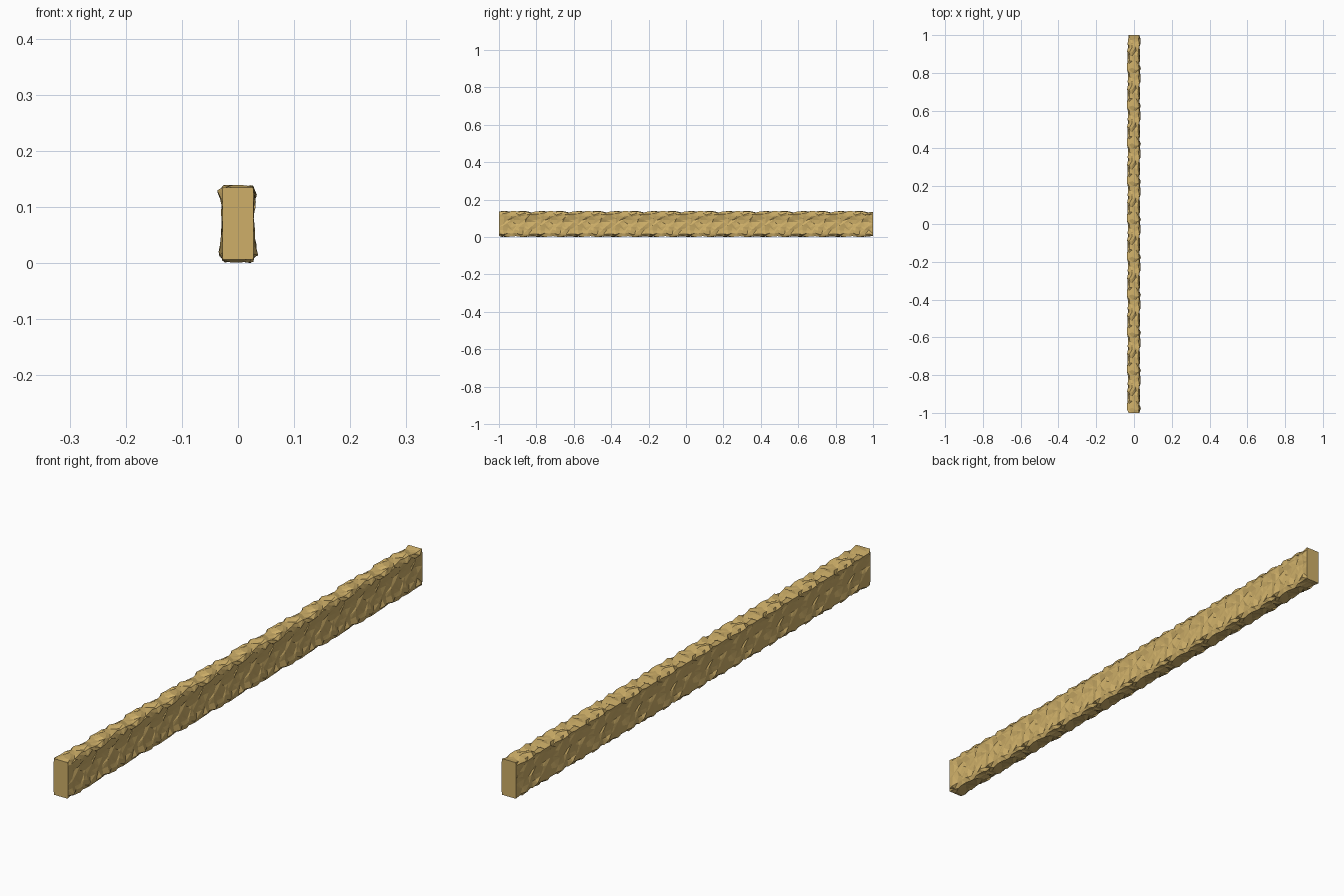
import bpy, bmesh, random

if "Cube" in bpy.data.objects:
    bpy.data.objects.remove(bpy.data.objects["Cube"])

random.seed(7)
PERIOD, REPEATS, STEPS = 0.2, 10, 9

# Half cross-section (x, z): flared top and bottom edges, narrower waist
half = [(0.012, 0.004), (0.027, 0.004), (0.035, 0.016), (0.031, 0.036),
        (0.029, 0.055), (0.028, 0.075), (0.029, 0.094), (0.032, 0.110),
        (0.036, 0.124), (0.027, 0.136), (0.010, 0.137)]
profile = half + [(-x, z) for x, z in reversed(half)]


def chipped_ring(step):
    """One cross-section with random hammer-dressed dents."""
    ring = []
    ridge = 1.0 if step % 2 else 0.9
    for x, z in profile:
        edge = z < 0.03 or z > 0.115
        dent = random.uniform(0.83, 1.06) if edge else random.uniform(0.82, 1.08)
        dz = random.uniform(-0.006, 0.006)
        if z < 0.01:
            dz = random.uniform(-0.004, 0.006)
        elif z > 0.13:
            dz = random.uniform(-0.007, 0.003)
        dy = random.uniform(-0.007, 0.007) if step else 0.0
        ring.append((x * dent * (0.5 + 0.5 * ridge), dy, z + dz))
    return ring


# One carved pattern, repeated along the beam
pattern = [chipped_ring(i) for i in range(STEPS)]
end_ring = [(max(-0.028, min(0.028, x)), 0, max(0.006, min(0.135, z)))
            for x, z in profile]

bm = bmesh.new()
total = REPEATS * STEPS
rings = []
for i in range(total + 1):
    src = end_ring if i in (0, total) else pattern[i % STEPS]
    y0 = -1 + i * PERIOD / STEPS
    rings.append([bm.verts.new((x, y0 + dy, z)) for x, dy, z in src])

# Faceted skin with alternating diagonals
n = len(profile)
for i in range(total):
    a, b = rings[i], rings[i + 1]
    for j in range(n):
        k = (j + 1) % n
        if (i % STEPS * 5 + j * 3) % 4 < 2:
            bm.faces.new((a[j], a[k], b[k]))
            bm.faces.new((a[j], b[k], b[j]))
        else:
            bm.faces.new((a[j], a[k], b[j]))
            bm.faces.new((a[k], b[k], b[j]))

# Flat sawn ends
bm.faces.new(rings[0])
bm.faces.new(rings[-1])

# Settle exactly on the floor
low = min(v.co.z for v in bm.verts)
for v in bm.verts:
    v.co.z -= low
bmesh.ops.recalc_face_normals(bm, faces=bm.faces)

mesh = bpy.data.meshes.new("rough_stone_beam")
bm.to_mesh(mesh)
bm.free()
beam = bpy.data.objects.new("rough_stone_beam", mesh)
bpy.context.collection.objects.link(beam)

mat = bpy.data.materials.new("sandstone")
mat.diffuse_color = (0.62, 0.43, 0.14, 1)
mat.use_nodes = True
mat.node_tree.nodes["Principled BSDF"].inputs["Base Color"].default_value = mat.diffuse_color
mesh.materials.append(mat)
